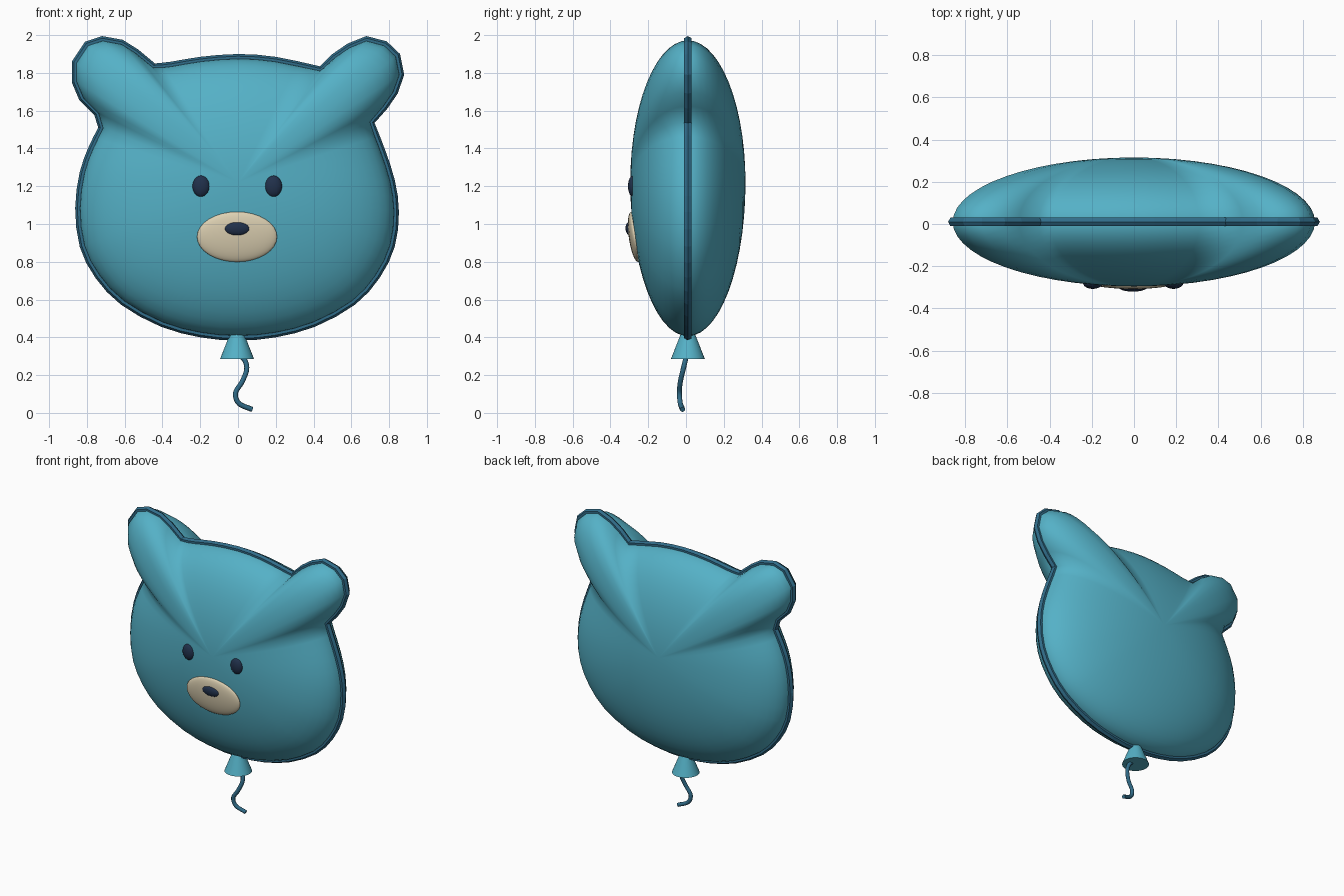
import bpy, bmesh
from math import sin, cos, pi, radians
from mathutils import Vector

cube = bpy.data.objects.get("Cube")
if cube:
    bpy.data.objects.remove(cube, do_unlink=True)


def material(name, rgb):
    mat = bpy.data.materials.new(name)
    mat.use_nodes = True
    mat.diffuse_color = (*rgb, 1)
    mat.node_tree.nodes["Principled BSDF"].inputs["Base Color"].default_value = (*rgb, 1)
    return mat


teal = material("teal", (.09, .44, .57))
deep_blue = material("deep_blue", (.03, .15, .25))
cream = material("cream", (.73, .64, .45))
navy = material("navy", (.015, .03, .07))


def finish(name, bm, mat, smooth=True):
    bmesh.ops.recalc_face_normals(bm, faces=bm.faces)
    mesh = bpy.data.meshes.new(name)
    bm.to_mesh(mesh)
    bm.free()
    mesh.materials.append(mat)
    for face in mesh.polygons:
        face.use_smooth = smooth
    obj = bpy.data.objects.new(name, mesh)
    bpy.context.collection.objects.link(obj)
    return obj


def bridge(bm, a, b):
    for i in range(len(a)):
        j = (i + 1) % len(a)
        bm.faces.new((a[i], a[j], b[j], b[i]))


def curve_through(points, steps):
    """Catmull-Rom samples through the points, both ends included."""
    pts = [Vector(p) for p in points]
    pts = [2 * pts[0] - pts[1]] + pts + [2 * pts[-1] - pts[-2]]
    out = []
    for a, b, c, d in zip(pts, pts[1:], pts[2:], pts[3:]):
        for k in range(steps):
            t = k / steps
            out.append(b + (c - a) * t / 2 + (2 * a - 5 * b + 4 * c - d) * t * t / 2
                       + (3 * b - a - 3 * c + d) * t ** 3 / 2)
    return out + [pts[-2]]


# Outline of the head (x, z), clockwise from the crown: two faceted ears, smooth arcs between
crown = [(-.44, 1.85), (-.35, 1.86), (-.2, 1.885), (0, 1.9), (.2, 1.885), (.433, 1.835)]
left_ear = [(.5, 1.9), (.58, 1.955), (.68, 1.995), (.787, 1.967), (.858, 1.9),
            (.88, 1.79), (.845, 1.69), (.79, 1.61)]
jaw = [(.723, 1.535), (.776, 1.4), (.83, 1.233), (.852, 1.064), (.83, .88), (.75, .715),
       (.62, .573), (.41, .457), (.2, .4), (0, .383), (-.2, .4), (-.41, .457), (-.62, .573),
       (-.755, .715), (-.838, .88), (-.862, 1.085), (-.838, 1.275), (-.79, 1.41), (-.74, 1.51)]
right_ear = [(-.76, 1.575), (-.84, 1.655), (-.88, 1.75), (-.88, 1.86), (-.81, 1.965),
             (-.72, 1.995), (-.61, 1.975), (-.53, 1.925)]
outline = (curve_through(crown, 2) + [Vector(p) for p in left_ear]
           + curve_through(jaw, 2) + [Vector(p) for p in right_ear])

# Outward direction at each outline point, and the seam path just inside it
count = len(outline)
SEAM_Y, SEAM_R, DEPTH = .01, .023, .305
normals = []
for i in range(count):
    along = (outline[(i + 1) % count] - outline[i - 1]).normalized()
    normals.append(Vector((-along.y, along.x)))
path = [p - n * SEAM_R for p, n in zip(outline, normals)]

# Puffed head: the outline shrinks towards a pole on each side
centre = Vector((0, 1.22))
bm = bmesh.new()
rings = []
STEPS = 14
for k in range(1 - STEPS, STEPS):
    a = k / STEPS * pi / 2
    ring = []
    for p in path:
        q = centre + (p - centre) * cos(a)
        ring.append(bm.verts.new((q.x, SEAM_Y + DEPTH * sin(a), q.y)))
    rings.append(ring)
for a, b in zip(rings, rings[1:]):
    bridge(bm, a, b)
for ring, side in ((rings[0], -1), (rings[-1], 1)):
    pole = bm.verts.new((centre.x, SEAM_Y + side * DEPTH, centre.y))
    for i in range(count):
        bm.faces.new((ring[i], ring[(i + 1) % count], pole))
finish("balloon_head", bm, teal)

# Six-sided seam around the edge
bm = bmesh.new()
rings = []
for k in range(6):
    a = k * pi / 3
    ring = []
    for p, n in zip(path, normals):
        q = p + n * SEAM_R * cos(a)
        ring.append(bm.verts.new((q.x, SEAM_Y + SEAM_R * sin(a), q.y)))
    rings.append(ring)
for k in range(6):
    bridge(bm, rings[k], rings[(k + 1) % 6])
finish("edge_seam", bm, deep_blue, smooth=False)


# Face: flattened balls resting on the front
def flat_ball(name, loc, size, mat, tilt=0):
    bm = bmesh.new()
    bmesh.ops.create_uvsphere(bm, u_segments=32, v_segments=16, radius=1)
    obj = finish(name, bm, mat)
    obj.location, obj.scale = loc, size
    obj.rotation_euler.x = radians(tilt)


flat_ball("right_eye", (-.195, -.28, 1.2), (.046, .027, .057), navy)
flat_ball("left_eye", (.187, -.28, 1.2), (.046, .027, .057), navy)
flat_ball("muzzle", (-.005, -.272, .932), (.212, .031, .134), cream, 8)
flat_ball("nose", (-.005, -.3, .975), (.067, .02, .036), navy, 4)

# Knot under the head
bm = bmesh.new()
bmesh.ops.create_cone(bm, cap_ends=True, segments=32, radius1=.09, radius2=.035, depth=.14)
knot = finish("knot", bm, teal)
knot.location = (-.005, SEAM_Y, .355)
for face in knot.data.polygons:
    face.use_smooth = len(face.vertices) == 4

# Curly string
curve = bpy.data.curves.new("string", "CURVE")
curve.dimensions = "3D"
curve.bevel_depth = .014
curve.bevel_resolution = 2
curve.use_fill_caps = True
points = curve_through([(0, .005, .31), (.035, -.003, .28), (.046, -.015, .23), (.022, -.03, .165),
                        (-.013, -.035, .105), (.005, -.03, .05), (.075, -.018, .018)], 5)
spline = curve.splines.new("POLY")
spline.points.add(len(points) - 1)
for sp, p in zip(spline.points, points):
    sp.co = (*p, 1)
curve.materials.append(deep_blue)
bpy.context.collection.objects.link(bpy.data.objects.new("string", curve))
